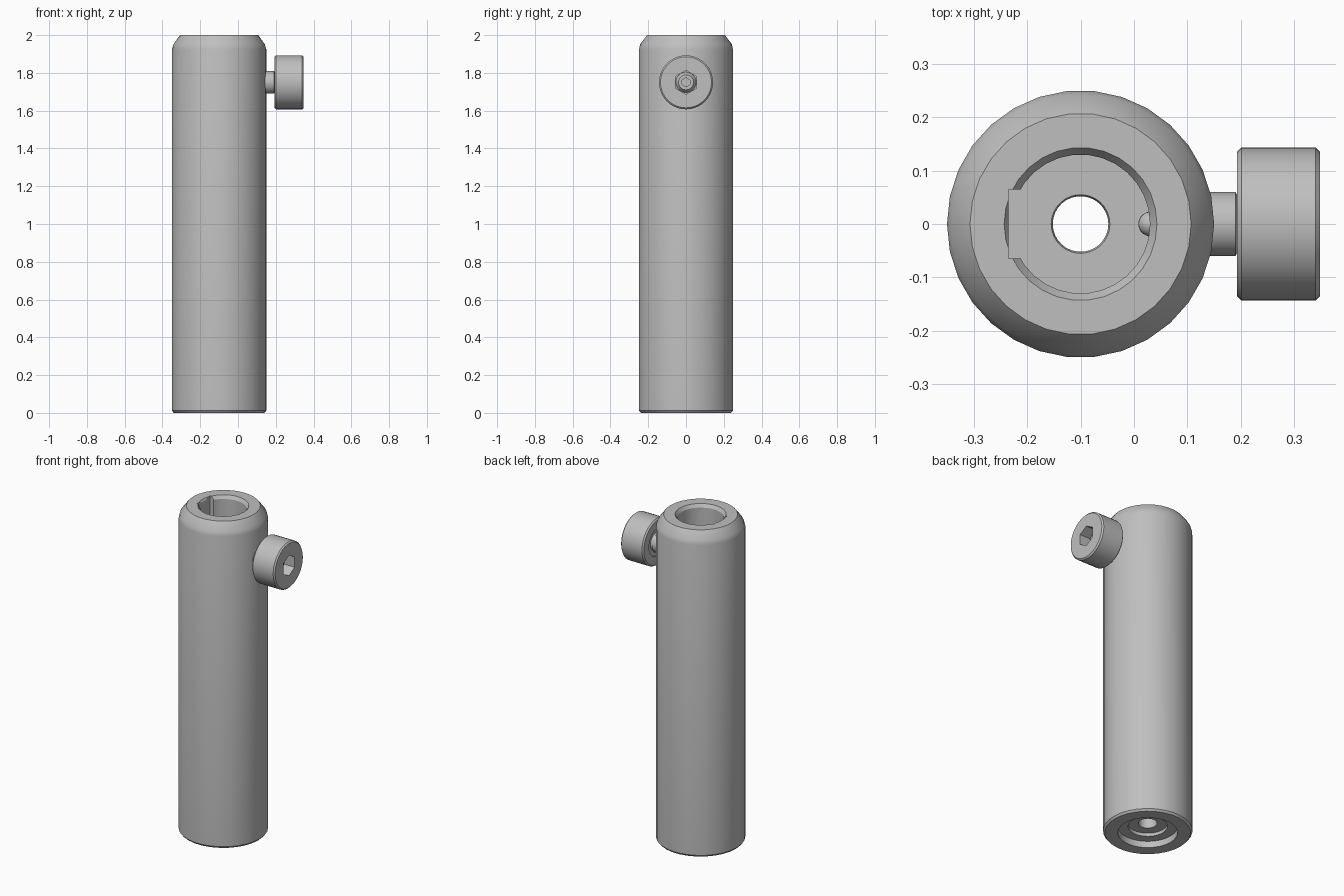
import bpy, bmesh, math
from mathutils import Matrix

cube = bpy.data.objects.get("Cube")
if cube:
    bpy.data.objects.remove(cube, do_unlink=True)

grey = bpy.data.materials.new("satin_grey")
grey.use_nodes = True
grey.diffuse_color = (0.52, 0.52, 0.52, 1)
grey.node_tree.nodes["Principled BSDF"].inputs["Base Color"].default_value = grey.diffuse_color

TUBE_X, SCREW_Z = -0.10, 1.75
UPRIGHT = Matrix.Translation((TUBE_X, 0, 0))
SIDEWAYS = Matrix.Translation((0, 0, SCREW_Z)) @ Matrix.Rotation(math.pi / 2, 4, 'Y')


def finish(name, bm, matrix):
    bmesh.ops.transform(bm, matrix=matrix, verts=bm.verts)
    bmesh.ops.recalc_face_normals(bm, faces=bm.faces)
    mesh = bpy.data.meshes.new(name)
    bm.to_mesh(mesh)
    bm.free()
    mesh.materials.append(grey)
    obj = bpy.data.objects.new(name, mesh)
    bpy.context.collection.objects.link(obj)
    return obj


def lathe(name, profile, sides, matrix, closed=False):
    """Spin (radius, height, half-step turn) points; a turned ring gives zigzag triangles."""
    bm = bmesh.new()
    rings = []
    for r, h, *turn in profile:
        t = turn[0] if turn else 0
        angles = [(i + t) * math.tau / sides for i in range(sides)]
        rings.append(([bm.verts.new((r * math.cos(a), r * math.sin(a), h)) for a in angles], t))
    pairs = list(zip(rings, rings[1:]))
    if closed:
        pairs.append((rings[-1], rings[0]))
    for (low, t0), (high, t1) in pairs:
        for i in range(sides):
            j = (i + 1) % sides
            if t0 == t1:
                bm.faces.new((low[i], low[j], high[j], high[i]))
            elif t1 > t0:
                bm.faces.new((low[i], low[j], high[i]))
                bm.faces.new((low[j], high[j], high[i]))
            else:
                bm.faces.new((low[i], low[j], high[j]))
                bm.faces.new((low[i], high[j], high[i]))
    if not closed:
        bm.faces.new(rings[0][0][::-1])
        bm.faces.new(rings[-1][0])
    return finish(name, bm, matrix)


def box(name, size, center):
    bm = bmesh.new()
    bmesh.ops.create_cube(bm, size=1)
    return finish(name, bm, Matrix.Translation(center) @ Matrix.Diagonal((*size, 1)))


def activate(obj):
    bpy.ops.object.select_all(action='DESELECT')
    obj.select_set(True)
    bpy.context.view_layer.objects.active = obj


def cut(obj, cutter):
    activate(obj)
    mod = obj.modifiers.new("cut", 'BOOLEAN')
    mod.operation, mod.solver, mod.object = 'DIFFERENCE', 'EXACT', cutter
    bpy.ops.object.modifier_apply(modifier=mod.name)
    bpy.data.objects.remove(cutter, do_unlink=True)


# Hollow tube: scalloped top chamfer, bore, through hole, stepped base recess
FLOOR = 1.3
tube = lathe("tube_body", [
    (0.24, 0), (0.25, 0.012), (0.25, 1.925), (0.243, 1.952, 0.5), (0.207, 2),
    (0.143, 2), (0.13, 1.98), (0.13, FLOOR), (0.055, FLOOR), (0.052, FLOOR - 0.01),
    (0.052, 0.06), (0.11, 0.06), (0.11, 0.04), (0.167, 0.04), (0.167, 0)],
    30, UPRIGHT, closed=True)

# Key slot along the bore
cut(tube, box("slot_cutter", (0.135, 0.13, 2.1 - FLOOR),
              (TUBE_X - 0.0675, 0, (FLOOR + 0.001 + 2.1) / 2)))

# Clamp knob with a hexagonal opening and a shallow relief behind
knob = lathe("clamp_knob", [
    (0.085, 0.205), (0.085, 0.193), (0.135, 0.193), (0.143, 0.201),
    (0.143, 0.34), (0.135, 0.348)], 40, SIDEWAYS)
cut(knob, lathe("hex_cutter", [(0.063, 0.27), (0.063, 0.4)], 6, SIDEWAYS))

# Threaded shaft, its chamfered end seated inside the knob
shaft = lathe("clamp_shaft", [
    (0.045, 0.06), (0.06, 0.075), (0.06, 0.19), (0.054, 0.193),
    (0.054, 0.27), (0.04, 0.29)], 24, SIDEWAYS)
cut(shaft, lathe("small_hex_cutter", [(0.024, 0.25), (0.024, 0.4)], 6, SIDEWAYS))

# Rounded clamp tip reaching into the bore
bm = bmesh.new()
bmesh.ops.create_uvsphere(bm, u_segments=20, v_segments=12, radius=0.023)
tip = finish("clamp_tip", bm, Matrix.Translation((0.031, 0, SCREW_Z)))

for part in (tube, knob, shaft, tip):
    activate(part)
    bpy.ops.object.shade_smooth_by_angle(angle=math.radians(20))
